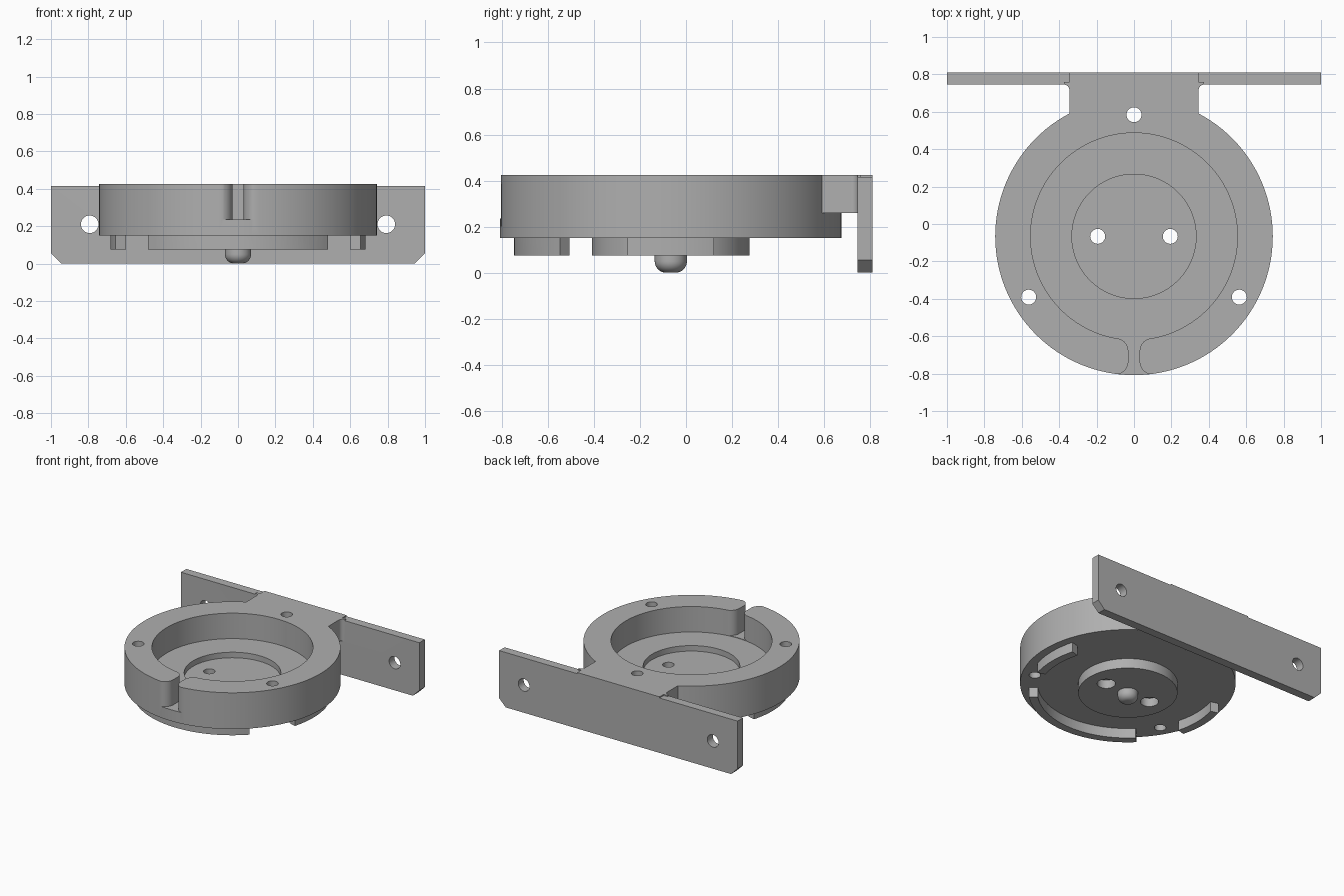
import bpy, bmesh
from math import sin, cos, pi, radians
from mathutils import Matrix

if "Cube" in bpy.data.objects:
    bpy.data.objects.remove(bpy.data.objects["Cube"])

CY = -0.066      # y of the round housing's axis
SEGS = 128

grey = bpy.data.materials.new("light_grey")
grey.use_nodes = True
colour = (0.43, 0.43, 0.43, 1)
grey.diffuse_color = colour
grey.node_tree.nodes["Principled BSDF"].inputs["Base Color"].default_value = colour


def finish(name, bm):
    bmesh.ops.remove_doubles(bm, verts=bm.verts, dist=1e-5)
    bmesh.ops.recalc_face_normals(bm, faces=bm.faces)
    mesh = bpy.data.meshes.new(name)
    bm.to_mesh(mesh)
    bm.free()
    mesh.materials.append(grey)
    obj = bpy.data.objects.new(name, mesh)
    bpy.context.collection.objects.link(obj)
    return obj


def arc(cx, cy, r, a0, a1, n=8):
    angles = [radians(a0 + (a1 - a0) * i / n) for i in range(n + 1)]
    return [(cx + r * cos(a), cy + r * sin(a)) for a in angles]


def mirrored(points):
    """Close a right-hand outline with its mirror image across x = 0."""
    return points + [(-x, y) for x, y in reversed(points)]


def prism(name, outline, lo, hi, upright=False):
    """Extrude an xy outline along z, or an xz outline along y."""
    bm = bmesh.new()
    place = (lambda a, b: (a, lo, b)) if upright else (lambda a, b: (a, b, lo))
    face = bm.faces.new([bm.verts.new(place(a, b)) for a, b in outline])
    new = bmesh.ops.extrude_face_region(bm, geom=[face])["geom"]
    move = (0, hi - lo, 0) if upright else (0, 0, hi - lo)
    bmesh.ops.translate(bm, vec=move, verts=[v for v in new if isinstance(v, bmesh.types.BMVert)])
    return finish(name, bm)


def lathe(name, profile):
    """Turn a radius/height profile around the housing axis."""
    bm = bmesh.new()
    verts = [bm.verts.new((r, CY, z)) for r, z in profile]
    edges = [bm.edges.new(pair) for pair in zip(verts, verts[1:])]
    bmesh.ops.spin(bm, geom=verts + edges, cent=(0, CY, 0), axis=(0, 0, 1),
                   angle=2 * pi, steps=SEGS, use_merge=True)
    return finish(name, bm)


def drill(name, x, y, r, lo, hi, upright=False):
    return prism(name, arc(x, y, r, 0, 360, 32)[:-1], lo, hi, upright)


def combine(target, tool, operation):
    mod = target.modifiers.new(tool.name, 'BOOLEAN')
    mod.operation = operation
    mod.solver = 'EXACT'
    mod.object = tool
    bpy.context.view_layer.objects.active = target
    bpy.ops.object.modifier_apply(modifier=mod.name)
    bpy.data.objects.remove(tool)


# Round housing: stepped cup above, hub below
housing = lathe("mount_housing", [
    (0, 0.19), (0.332, 0.19), (0.332, 0.232), (0.553, 0.232), (0.553, 0.425),
    (0.742, 0.425), (0.742, 0.15), (0.342, 0.15), (0.342, 0.075), (0, 0.075)])

# Arm with filleted corners, and the upright back plate
arm = prism("arm", mirrored([(0.345, 0.55)] + arc(0.375, 0.715, 0.03, 180, 90)
                            + [(0.375, 0.76), (0.345, 0.76), (0.345, 0.81)]), 0.26, 0.425)
plate = prism("back_plate", mirrored([(0.945, 0), (1, 0.055), (1, 0.416)]), 0.745, 0.81, True)

# Rounded centre pin
pin = lathe("centre_pin", [(0, 0)] + arc(0.02, 0.05, 0.05, -90, 0) + [(0.07, 0.1), (0, 0.1)])

# Curved rails under the rim
rails = []
for label, mid, half in (("front", -90, 45), ("left", 0, 16), ("right", 180, 16)):
    outline = arc(0, CY, 0.682, mid - half, mid + half, 32) + arc(0, CY, 0.622, mid + half, mid - half, 32)
    rails.append(prism(label + "_rail", outline, 0.075, 0.17))

for part in [arm, plate, pin] + rails:
    combine(housing, part, 'UNION')

# Cable slot with rounded lips
slot = mirrored([(0.1, -0.87)] + arc(0.1, -0.735, 0.07, 270, 180)
                + arc(0.1, -0.68, 0.07, 180, 90) + [(0.1, -0.55)])
cutters = [prism("cable_slot", slot, 0.235, 0.5)]

# Screw holes in the rim
for i in range(3):
    a = radians(90 + 120 * i)
    cutters.append(drill("rim_hole", 0.65 * cos(a), CY + 0.65 * sin(a), 0.04, 0, 0.6))

# Hub holes with wide recesses below, and plate holes
for side in (-1, 1):
    cutters.append(drill("hub_hole", 0.194 * side, CY, 0.04, 0, 0.3))
    cutters.append(drill("hub_recess", 0.194 * side, CY, 0.063, 0, 0.14))
    cutters.append(drill("plate_hole", 0.793 * side, 0.21, 0.047, 0.7, 0.9, True))

for cutter in cutters:
    combine(housing, cutter, 'DIFFERENCE')

# Smooth the round walls, keep the edges crisp
bpy.ops.object.select_all(action='DESELECT')
housing.select_set(True)
bpy.context.view_layer.objects.active = housing
bpy.ops.object.shade_smooth_by_angle(angle=radians(30))
